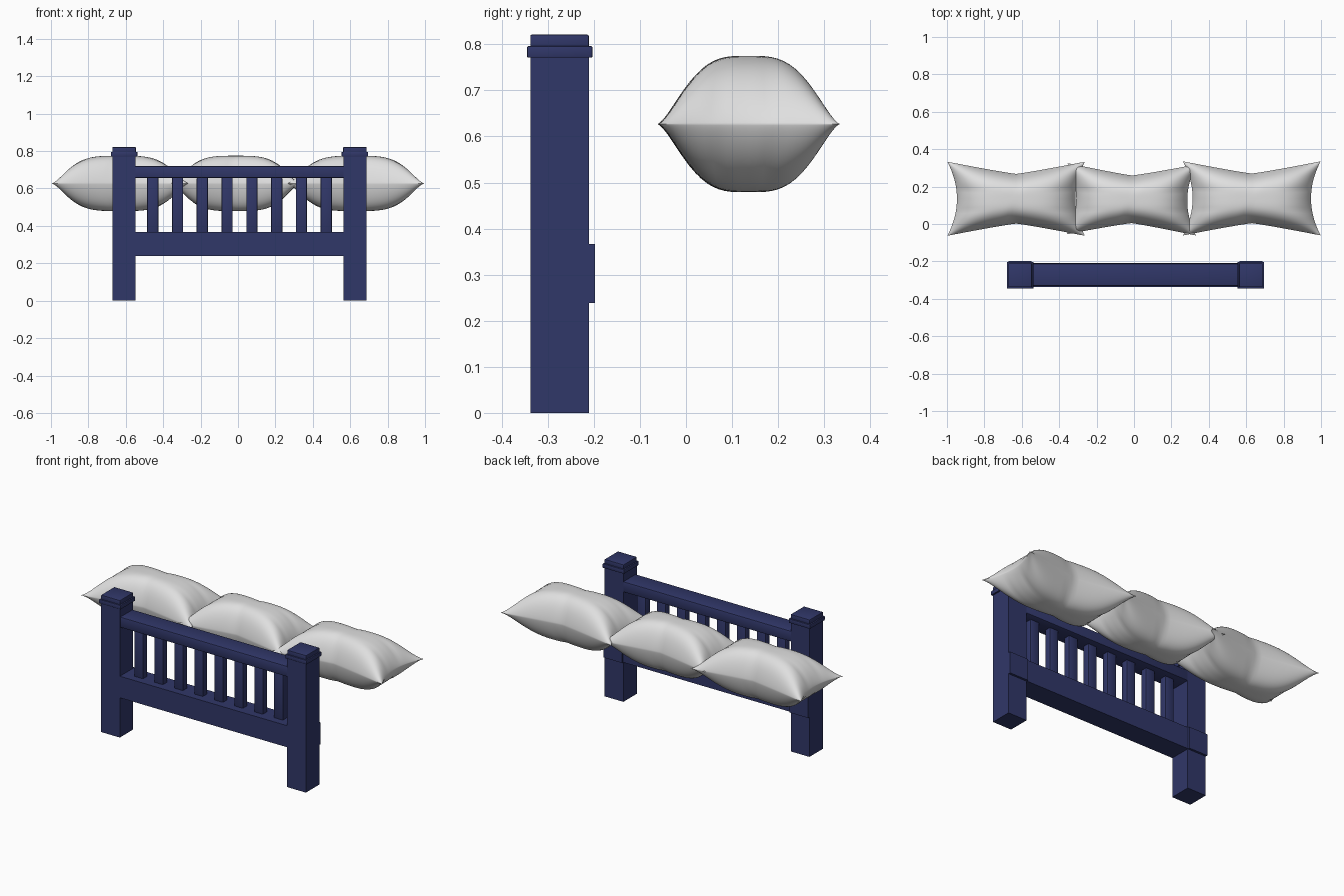
import bpy, bmesh, math

if "Cube" in bpy.data.objects:
    bpy.data.objects.remove(bpy.data.objects["Cube"])


def material(name, rgb):
    m = bpy.data.materials.new(name)
    m.diffuse_color = (*rgb, 1)
    m.use_nodes = True
    m.node_tree.nodes["Principled BSDF"].inputs["Base Color"].default_value = m.diffuse_color
    return m


NAVY = material("navy_paint", (0.03, 0.038, 0.14))
CLOTH = material("pale_grey_cloth", (0.74, 0.74, 0.74))


def finish(name, bm, mat, angle):
    bmesh.ops.recalc_face_normals(bm, faces=bm.faces)
    me = bpy.data.meshes.new(name)
    bm.to_mesh(me)
    bm.free()
    ob = bpy.data.objects.new(name, me)
    bpy.context.collection.objects.link(ob)
    me.materials.append(mat)
    bpy.ops.object.select_all(action='DESELECT')
    ob.select_set(True)
    bpy.context.view_layer.objects.active = ob
    bpy.ops.object.shade_smooth_by_angle(angle=math.radians(angle))
    return ob


def box(name, x0, x1, y0, y1, z0, z1, bevel=0.0):
    bm = bmesh.new()
    bmesh.ops.create_cube(bm, size=1)
    for v in bm.verts:
        v.co = ((x0 + x1) / 2 + v.co.x * (x1 - x0),
                (y0 + y1) / 2 + v.co.y * (y1 - y0),
                (z0 + z1) / 2 + v.co.z * (z1 - z0))
    if bevel:
        bmesh.ops.bevel(bm, geom=bm.edges[:], offset=bevel, segments=2,
                        profile=0.5, affect='EDGES')
    return finish(name, bm, NAVY, 30)


# Headboard posts with stepped caps and rear plates
CX = 0.008
for side, s in (("left", -1), ("right", 1)):
    x = CX + s * 0.617
    box(side + "_post", x - 0.062, x + 0.062, -0.338, -0.211, 0, 0.775)
    box(side + "_cap_collar", x - 0.071, x + 0.071, -0.345, -0.203, 0.771, 0.796, 0.003)
    box(side + "_cap_top", x - 0.063, x + 0.063, -0.338, -0.211, 0.79, 0.821, 0.003)
    box(side + "_rear_plate", x - 0.062, x + 0.062, -0.215, -0.198, 0.238, 0.367)

# Rails
box("top_rail", CX - 0.57, CX + 0.57, -0.332, -0.212, 0.655, 0.72, 0.008)
box("lower_rail", CX - 0.57, CX + 0.57, -0.337, -0.208, 0.238, 0.367)

# Slats
for i in range(8):
    x = CX + (i - 3.5) * 0.1325
    box(f"slat_{i + 1}", x - 0.03, x + 0.03, -0.292, -0.25, 0.36, 0.66, 0.006)


def pillow(name, cx, cy, hx, hy, hz, turn):
    """Stuffed cushion: two bulged sheets joined at a seam, with pinched sides."""
    bm = bmesh.new()
    for sign in (1, -1):
        grid = bmesh.ops.create_grid(bm, x_segments=48, y_segments=36, size=1)
        for vert in grid["verts"]:
            u = math.sin(vert.co.x * math.pi / 2)
            v = math.sin(vert.co.y * math.pi / 2)
            h = max(0, (1 - abs(u) ** 3.6) * (1 - abs(v) ** 3.6)) ** 0.8
            # soft creases running in from the sides and ends
            h *= 1 - 0.10 * math.exp(-((u - 0.12 * v) / 0.06) ** 2) * v * v
            h *= 1 - 0.12 * math.exp(-((v - 0.25) / 0.1) ** 2) * u ** 4
            h *= 1 - 0.10 * math.exp(-((v + 0.35) / 0.1) ** 2) * u ** 4
            x = u * hx * (1 - 0.14 * (1 - v * v))
            y = v * hy * (0.67 + 0.33 * abs(u) ** 1.1)
            c, s = math.cos(turn), math.sin(turn)
            vert.co = (cx + x * c - y * s, cy + x * s + y * c, 0.627 + sign * hz * h)
    bmesh.ops.remove_doubles(bm, verts=bm.verts[:], dist=0.0004)
    return finish(name, bm, CLOTH, 60)


# Row of pillows
pillow("left_pillow", -0.63, 0.135, 0.368, 0.198, 0.148, 0.0)
pillow("middle_pillow", -0.012, 0.132, 0.345, 0.19, 0.148, -0.01)
pillow("right_pillow", 0.63, 0.137, 0.368, 0.198, 0.148, 0.0)
